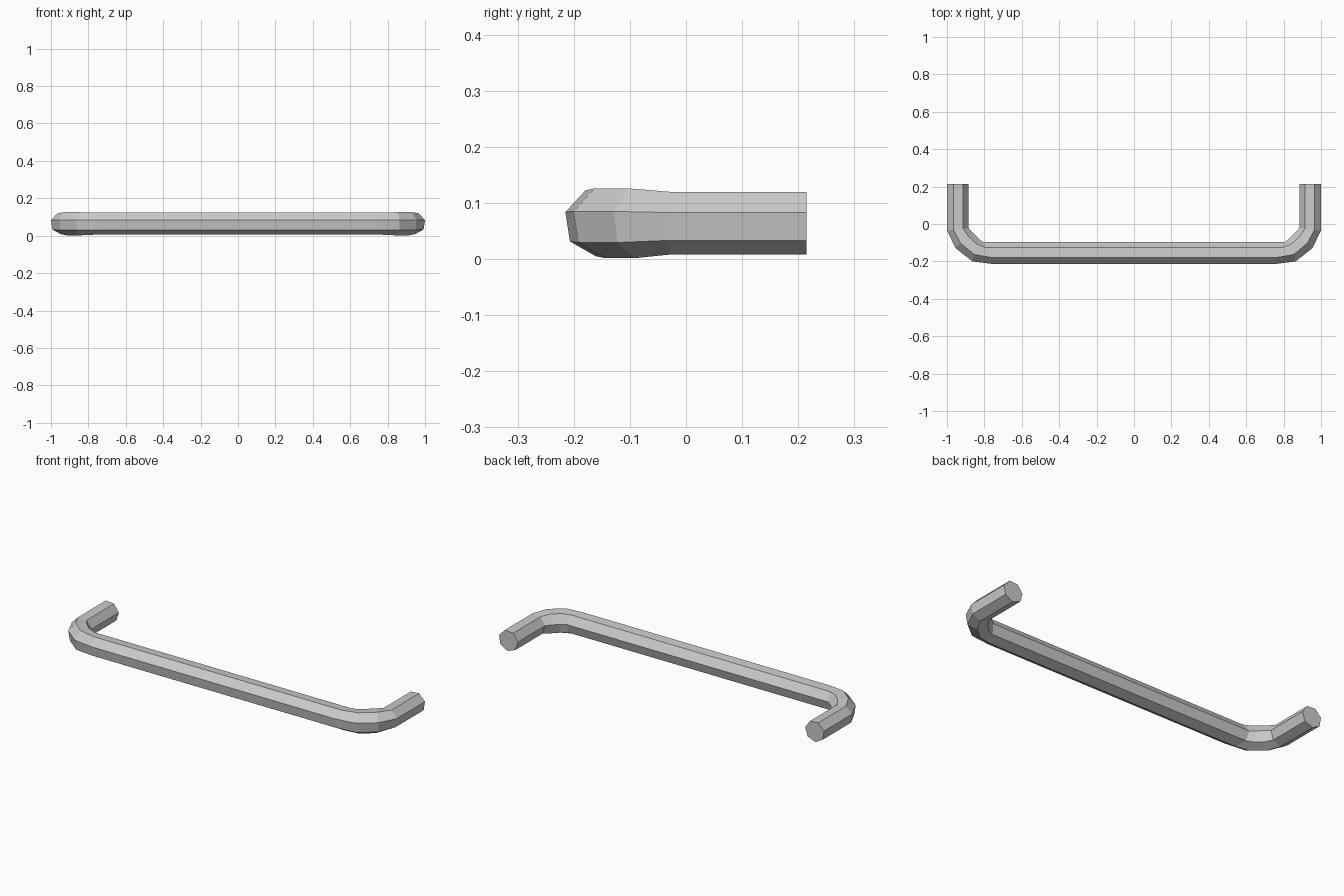
import bpy, bmesh, math

if "Cube" in bpy.data.objects:
    bpy.data.objects.remove(bpy.data.objects["Cube"])

# Half path of the handle: (outer xy, inner xy, section height radius)
half = [
    ((1.0, 0.215), (0.884, 0.215), 0.058),
    ((1.0, -0.033), (0.884, -0.022), 0.058),
    ((0.955, -0.128), (0.862, -0.046), 0.0645),
    ((0.864, -0.20), (0.832, -0.077), 0.0645),
    ((0.745, -0.215), (0.808, -0.096), 0.061),
]
mirrored = [((-o[0], o[1]), (-i[0], i[1]), r) for o, i, r in reversed(half)]

SIDES = 7
ZC = 0.066
angles = [math.radians(17) + k * math.tau / SIDES for k in range(SIDES)]
lo = min(math.cos(a) for a in angles)
hi = max(math.cos(a) for a in angles)

# Sweep a seven-sided section along the path
bm = bmesh.new()
rings = []
for o, i, r in half + mirrored:
    ring = []
    for a in angles:
        t = (math.cos(a) - lo) / (hi - lo)
        ring.append(bm.verts.new((i[0] + (o[0] - i[0]) * t,
                                  i[1] + (o[1] - i[1]) * t,
                                  ZC + r * math.sin(a))))
    rings.append(ring)
for p, q in zip(rings, rings[1:]):
    for k in range(SIDES):
        n = (k + 1) % SIDES
        bm.faces.new((p[k], p[n], q[n], q[k]))

# Flat mounting ends
bm.faces.new(rings[0])
bm.faces.new(rings[-1])
bmesh.ops.recalc_face_normals(bm, faces=bm.faces)

mesh = bpy.data.meshes.new("pull_handle")
bm.to_mesh(mesh)
bm.free()
bpy.context.collection.objects.link(bpy.data.objects.new("pull_handle", mesh))
